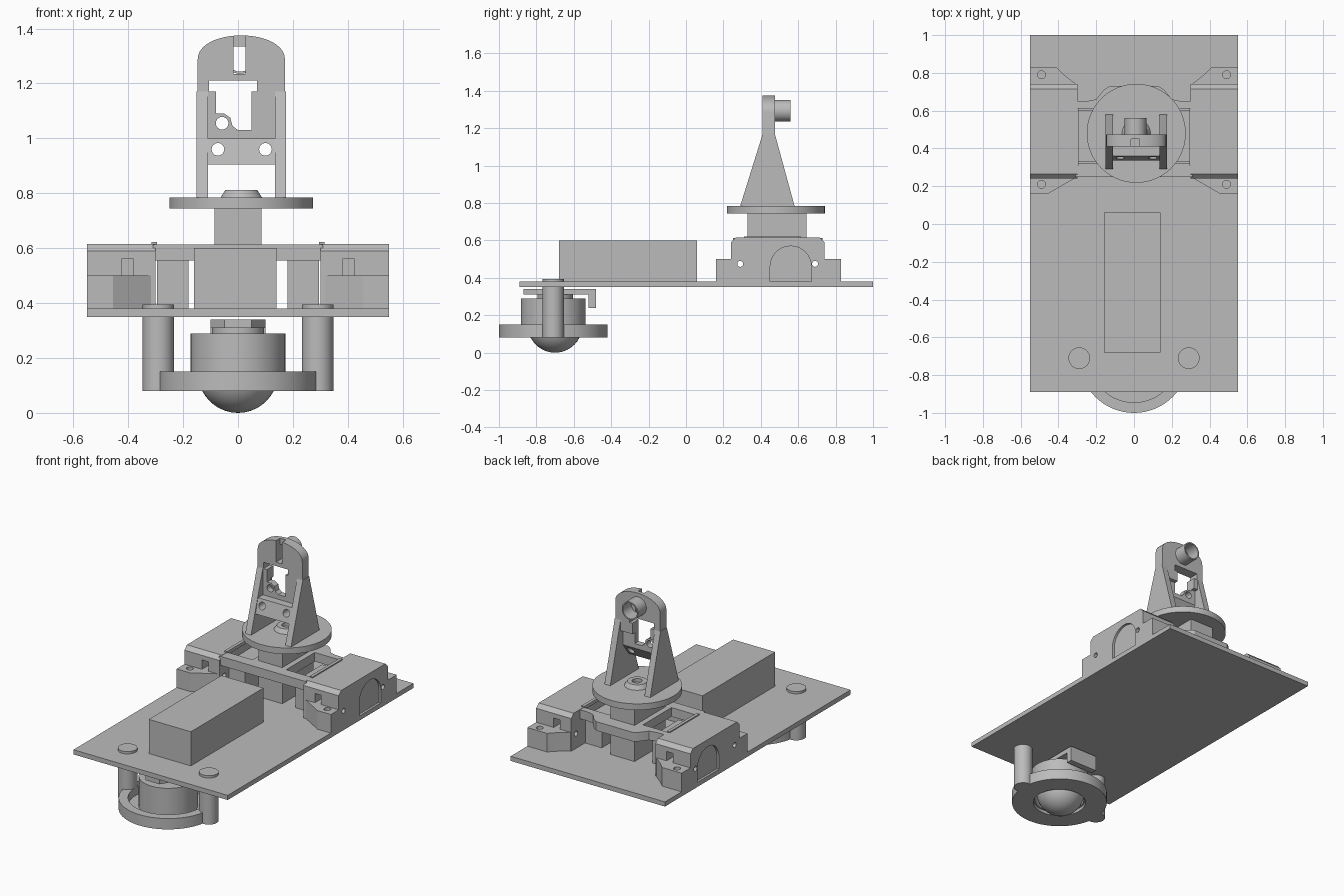
import bpy, bmesh, math
from mathutils import Vector

cube = bpy.data.objects.get("Cube")
if cube:
    bpy.data.objects.remove(cube, do_unlink=True)

GREY = (0.5, 0.5, 0.5, 1)
mat = bpy.data.materials.new("plain grey")
mat.use_nodes = True
mat.diffuse_color = GREY
mat.node_tree.nodes["Principled BSDF"].inputs["Base Color"].default_value = GREY


def finish(name, bm):
    bmesh.ops.recalc_face_normals(bm, faces=bm.faces)
    me = bpy.data.meshes.new(name)
    bm.to_mesh(me)
    bm.free()
    me.materials.append(mat)
    ob = bpy.data.objects.new(name, me)
    bpy.context.collection.objects.link(ob)
    return ob


def prism(name, pts, axis, lo, hi):
    """Extrude a 2D outline along an axis."""
    def place(p, h):
        return {"x": (h, p[0], p[1]), "y": (p[0], h, p[1]), "z": (p[0], p[1], h)}[axis]
    bm = bmesh.new()
    face = bm.faces.new([bm.verts.new(place(p, lo)) for p in pts])
    new = bmesh.ops.extrude_face_region(bm, geom=[face])["geom"]
    shift = Vector(place((0, 0), hi - lo))
    bmesh.ops.translate(bm, vec=shift, verts=[v for v in new if isinstance(v, bmesh.types.BMVert)])
    return finish(name, bm)


def circle(cx, cy, r, n=48):
    return [(cx + r * math.cos(2 * math.pi * i / n), cy + r * math.sin(2 * math.pi * i / n))
            for i in range(n)]


def rect(a0, a1, b0, b1):
    return [(a0, b0), (a1, b0), (a1, b1), (a0, b1)]


def box(name, x0, x1, y0, y1, z0, z1):
    return prism(name, rect(x0, x1, y0, y1), "z", z0, z1)


def cone(name, x, y, z0, z1, r0, r1):
    bm = bmesh.new()
    bmesh.ops.create_cone(bm, cap_ends=True, segments=48, radius1=r0, radius2=r1, depth=z1 - z0)
    bmesh.ops.translate(bm, vec=(x, y, (z0 + z1) / 2), verts=bm.verts)
    return finish(name, bm)


def combine(ob, others, op="DIFFERENCE"):
    """Apply booleans and drop the helper objects."""
    for o in others:
        o.hide_render = True
        m = ob.modifiers.new("bool", "BOOLEAN")
        m.operation, m.solver, m.object = op, "EXACT", o
    bpy.context.view_layer.update()
    dg = bpy.context.evaluated_depsgraph_get()
    me = bpy.data.meshes.new_from_object(ob.evaluated_get(dg))
    ob.modifiers.clear()
    ob.data = me
    for o in others:
        bpy.data.objects.remove(o, do_unlink=True)
    return ob


# Base plate and battery
box("base_plate", -0.55, 0.55, -0.89, 1.0, 0.35, 0.38)
box("battery_box", -0.16, 0.14, -0.68, 0.06, 0.38, 0.60)

# Ball caster
CY = -0.71
ring = prism("caster_ring", circle(0, CY, 0.29, 64), "z", 0.08, 0.15)
combine(ring, [prism("cut", circle(0, CY, 0.235), "z", 0.10, 0.2),
               prism("cut", circle(0, CY, 0.16), "z", 0.0, 0.2)])
combine(ring, [prism("cut", circle(0, CY, 0.15), "z", 0.0, 0.09)])
housing = prism("caster_housing", circle(0, CY, 0.173), "z", 0.10, 0.29)
combine(housing, [prism("cut", circle(0, CY, 0.15), "z", 0.0, 0.2)])
bm = bmesh.new()
bmesh.ops.create_uvsphere(bm, u_segments=32, v_segments=20, radius=0.146)
bmesh.ops.translate(bm, vec=(0, CY + 0.01, 0.146), verts=bm.verts)
finish("caster_ball", bm)
prism("caster_cap_neck", circle(0, CY + 0.01, 0.095), "z", 0.29, 0.31)
prism("caster_strap", [(-0.10, -0.79), (-0.05, -0.87), (0.05, -0.87), (0.10, -0.79),
                       (0.10, -0.48), (-0.10, -0.48)], "z", 0.31, 0.34)
box("caster_strap_tab", -0.10, 0.10, -0.52, -0.48, 0.24, 0.31)
for s, side in ((1, "left"), (-1, "right")):
    prism(side + "_caster_column", circle(s * 0.29, CY, 0.057), "z", 0.08, 0.395)

# Drive housings: a mirrored pair with corner tabs
for s, side in ((1, "left"), (-1, "right")):
    def span(a, b):
        return sorted((s * a, s * b))

    profile = [(0.24, 0.38), (0.24, 0.59), (0.265, 0.615), (0.715, 0.615), (0.74, 0.59), (0.74, 0.38)]
    body = prism(side + "_drive_housing", profile, "x", *span(0.30, 0.55))
    arch = [(0.45, 0.38)] + [(0.56 - 0.11 * math.cos(math.pi * i / 16),
                              0.46 + 0.11 * math.sin(math.pi * i / 16)) for i in range(17)] + [(0.67, 0.38)]
    combine(body, [
        prism("cut", circle(0.29, 0.475, 0.016, 20), "x", -0.7, 0.7),
        prism("cut", circle(0.69, 0.475, 0.016, 20), "x", -0.7, 0.7),
        prism("cut", arch, "x", *span(0.535, 0.6)),
        prism("cut", rect(*span(0.38, 0.425), 0.50, 0.56), "y", 0.2, 0.32),
        prism("cut", rect(*span(0.38, 0.425), 0.50, 0.56), "y", 0.66, 0.8)])
    tabs = {"front": ([(0.55, 0.245), (0.55, 0.16), (0.455, 0.16), (0.30, 0.25)], 0.21),
            "back": ([(0.55, 0.735), (0.55, 0.83), (0.41, 0.83), (0.37, 0.79), (0.30, 0.735)], 0.79)}
    for end, (pts, hole_y) in tabs.items():
        tab = prism(f"{side}_{end}_tab", [(s * x, y) for x, y in pts], "z", 0.38, 0.50)
        combine(tab, [prism("cut", circle(s * 0.49, hole_y, 0.021, 24), "z", 0.42, 0.7)])
    x0, x1 = span(0.18, 0.295)
    motor = box(side + "_motor_block", x0, x1, 0.33, 0.60, 0.38, 0.555)

# Bridge between the housings, with two windows
half = [(0.31, 0.25), (0.31, 0.65), (0.25, 0.65), (0.20, 0.66), (0.16, 0.71), (0.13, 0.73)]
bridge = prism("bridge", half + [(-x, y) for x, y in reversed(half)], "z", 0.555, 0.613)
combine(bridge, [box("cut", 0.12, 0.30, 0.32, 0.61, 0.5, 0.7),
                 box("cut", -0.30, -0.12, 0.32, 0.61, 0.5, 0.7)])
for s, side in ((1, "left"), (-1, "right")):
    frame = box(side + "_window_rim", *sorted((s * 0.295, s * 0.315)), 0.31, 0.615, 0.60, 0.622)

# Turntable
box("pan_post", -0.085, 0.085, 0.33, 0.645, 0.38, 0.745)
prism("turntable", circle(0.012, 0.48, 0.262, 72), "z", 0.745, 0.785)
boss = cone("turntable_boss", 0.012, 0.48, 0.78, 0.812, 0.078, 0.058)
combine(boss, [prism("cut", circle(0.012, 0.48, 0.03, 24), "z", 0.79, 0.9)])

# Sensor stand: tapered cheeks, lower panel, rounded head
MID = 0.012
for s, side in ((1, "left"), (-1, "right")):
    prism(side + "_cheek", [(0.29, 0.785), (0.58, 0.785), (0.475, 1.17), (0.41, 1.17)], "x",
          *sorted((MID + s * 0.122, MID + s * 0.163)))
panel = prism("lower_panel", [(0.335, 0.905), (0.36, 1.0), (0.41, 1.0), (0.41, 1.10), (0.45, 1.10),
                              (0.45, 1.0), (0.39, 0.92)], "x", MID - 0.125, MID + 0.125)
top = [(MID + 0.159 * math.cos(math.pi * i / 24), 1.285 + 0.09 * math.sin(math.pi * i / 24) ** 0.9)
       for i in range(25)]
head = prism("head_plate", [(MID - 0.159, 1.10), (MID + 0.159, 1.10)] + top, "y", 0.41, 0.475)
window = [(-0.105, 1.21), (0.07, 1.21), (0.07, 1.17), (0.05, 1.17), (0.05, 1.03), (0.0, 1.03),
          (-0.02, 1.045), (-0.028, 1.075), (-0.05, 1.09), (-0.08, 1.09), (-0.08, 1.17), (-0.105, 1.17)]
combine(head, [prism("cut", window, "y", 0.2, 0.7),
               prism("cut", rect(-0.016, 0.028, 1.235, 1.335), "y", 0.3, 0.6),
               prism("cut", rect(-0.016, 0.028, 1.30, 1.45), "y", 0.38, 0.45)])
combine(panel, [prism("cut", window, "y", 0.2, 0.7),
                prism("cut", circle(-0.058, 1.055, 0.023, 24), "y", 0.2, 0.7),
                prism("cut", circle(-0.073, 0.96, 0.023, 24), "y", 0.2, 0.7),
                prism("cut", circle(0.10, 0.96, 0.023, 24), "y", 0.2, 0.7)])

# Sensor tube at the back of the head
tube = prism("sensor_tube", circle(0.008, 1.293, 0.058, 40), "y", 0.47, 0.56)
combine(tube, [prism("cut", circle(0.008, 1.293, 0.05, 40), "y", 0.4, 0.7)])

# Smooth the round parts, keeping edges sharp
bpy.ops.object.select_all(action="DESELECT")
for ob in bpy.context.scene.objects:
    if ob.type == "MESH":
        ob.select_set(True)
        bpy.context.view_layer.objects.active = ob
bpy.ops.object.shade_smooth_by_angle(angle=math.radians(30))
